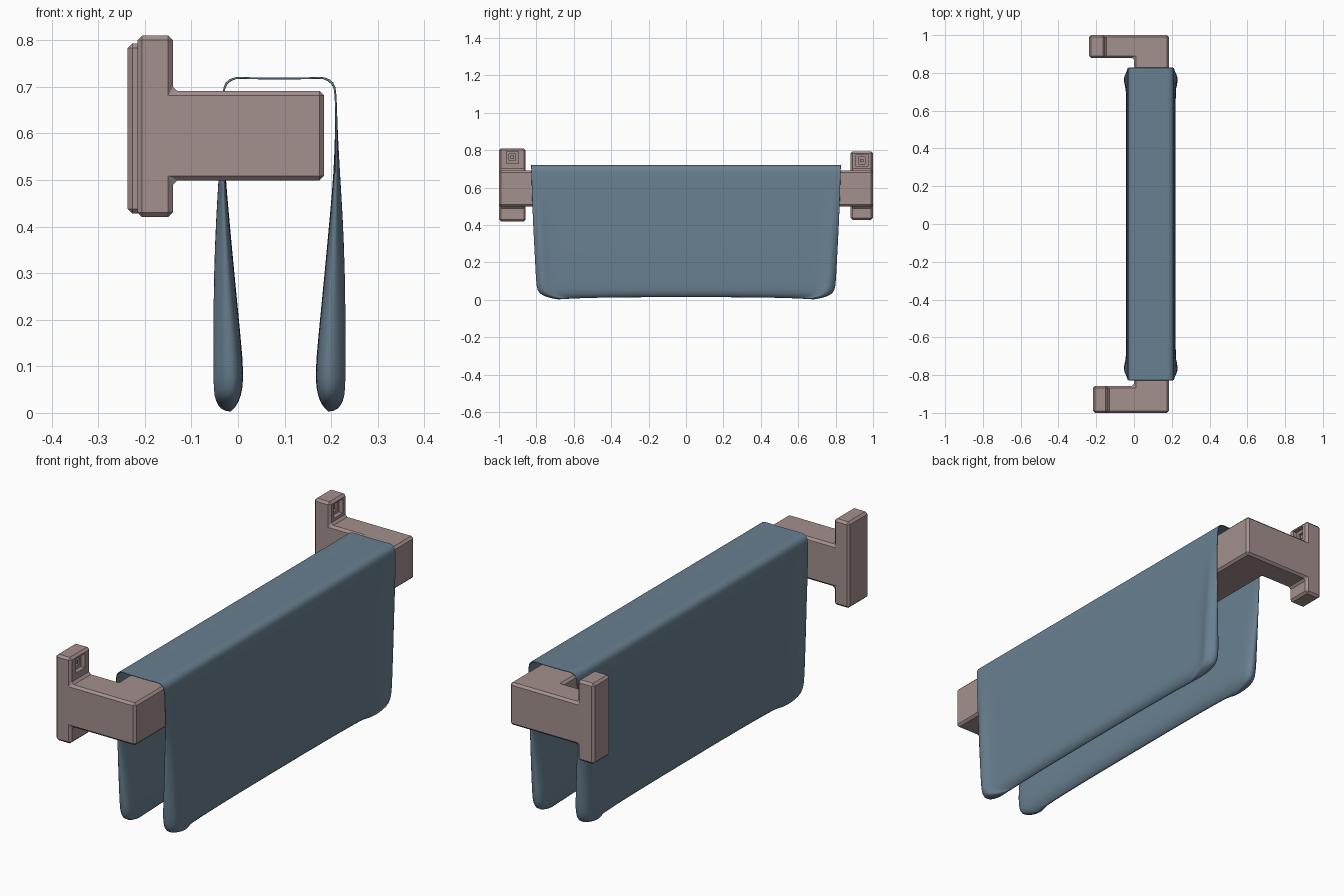
import bpy, bmesh, math

if "Cube" in bpy.data.objects:
    bpy.data.objects.remove(bpy.data.objects["Cube"])


def material(name, rgb):
    m = bpy.data.materials.new(name)
    m.diffuse_color = (*rgb, 1)
    m.use_nodes = True
    m.node_tree.nodes["Principled BSDF"].inputs["Base Color"].default_value = m.diffuse_color
    return m


def mesh_object(name, bm):
    bmesh.ops.recalc_face_normals(bm, faces=bm.faces[:])
    me = bpy.data.meshes.new(name)
    bm.to_mesh(me)
    bm.free()
    ob = bpy.data.objects.new(name, me)
    bpy.context.collection.objects.link(ob)
    return ob


def prism(name, profile, y0, y1):
    """Extrude an x-z profile along y."""
    bm = bmesh.new()
    f = bm.faces.new([bm.verts.new((x, y0, z)) for x, z in profile])
    ext = bmesh.ops.extrude_face_region(bm, geom=[f])["geom"]
    for v in ext:
        if isinstance(v, bmesh.types.BMVert):
            v.co.y = y1
    return mesh_object(name, bm)


def box(name, x0, x1, y0, y1, z0, z1):
    return prism(name, [(x0, z0), (x1, z0), (x1, z1), (x0, z1)], y0, y1)


def apply(ob, mod):
    bpy.ops.object.select_all(action='DESELECT')
    bpy.context.view_layer.objects.active = ob
    ob.select_set(True)
    bpy.ops.object.modifier_apply(modifier=mod.name)


def boolean(ob, other, op):
    m = ob.modifiers.new(op, 'BOOLEAN')
    m.operation, m.solver, m.object = op, 'EXACT', other
    other.hide_render = True
    apply(ob, m)
    bpy.data.objects.remove(other)


wood = material("rail_brown", (0.37, 0.28, 0.27))
cloth = material("towel_blue", (0.14, 0.215, 0.28))

ARM_X, ARM_Z0, ARM_Z1 = 0.185, 0.499, 0.691


def bracket(name, xb, xf, y0, y1, z0, z1):
    """Wall plate with forward arm, T-shaped from the side."""
    return prism(name, [(xb, z0), (xf, z0), (xf, ARM_Z0), (ARM_X, ARM_Z0),
                        (ARM_X, ARM_Z1), (xf, ARM_Z1), (xf, z1), (xb, z1)], y0, y1)


# Rail: two brackets joined by a square bar that runs under the towel
rail = box("towel_rail", 0.0, ARM_X, -0.95, 0.95, ARM_Z0, ARM_Z1)
brackets = [(-0.216, -0.14, -1.0, -0.857, 0.42, 0.81),
            (-0.237, -0.155, 0.88, 1.0, 0.428, 0.793)]
for b in brackets:
    boolean(rail, bracket("bracket", *b), 'UNION')
bm = bmesh.new()
bm.from_mesh(rail.data)
bmesh.ops.dissolve_limit(bm, angle_limit=0.01, verts=bm.verts[:], edges=bm.edges[:])
bm.to_mesh(rail.data)
bm.free()
bev = rail.modifiers.new("bevel", 'BEVEL')
bev.width, bev.segments, bev.limit_method = 0.01, 1, 'ANGLE'
apply(rail, bev)

# Stepped square screw recess in each plate
for xb, xf, y0, y1, z0, z1 in brackets:
    cy, cz = (y0 + y1) / 2, z1 - 0.048
    for half, depth in ((0.032, 0.02), (0.018, 0.035)):
        boolean(rail, box("recess_cutter", xf - depth, xf + 0.02, cy - half, cy + half,
                          cz - half, cz + half), 'DIFFERENCE')
    # Screw head at the bottom of the recess
    head = box("screw_head", xf - 0.04, xf - 0.022, cy - 0.009, cy + 0.009,
               cz - 0.009, cz + 0.009)
    head.data.materials.append(wood)
rail.data.materials.clear()
rail.data.materials.append(wood)

# Towel: half cross-section from hem to top (outer u, outer z, inner u, inner z, half width)
CX = 0.089
half = [(0.106, 0.001, 0.101, 0.003, 0.68),
        (0.120, 0.012, 0.092, 0.012, 0.74),
        (0.130, 0.032, 0.082, 0.032, 0.787),
        (0.132, 0.070, 0.076, 0.070, 0.80),
        (0.132, 0.150, 0.082, 0.150, 0.804),
        (0.130, 0.300, 0.097, 0.300, 0.812),
        (0.128, 0.420, 0.108, 0.420, 0.818),
        (0.126, 0.520, 0.117, 0.520, 0.822),
        (0.124, 0.620, 0.120, 0.620, 0.825),
        (0.123, 0.690, 0.119, 0.690, 0.827),
        (0.118, 0.710, 0.114, 0.706, 0.828),
        (0.098, 0.723, 0.095, 0.719, 0.828),
        (0.070, 0.720, 0.070, 0.716, 0.828)]
rows = [(-1, r) for r in half] + [(1, (0, 0.720, 0, 0.716, 0.828))] + [(1, r) for r in half[::-1]]
pos = [0, 0.3, 0.55, 0.75, 0.85, 0.9, 0.93, 0.955, 0.975, 0.99, 0.997, 1]
stations = [-s for s in pos[:0:-1]] + pos

bm = bmesh.new()
outer, inner = [], []
for side, (uo, zo, ui, zi, w) in rows:
    ro, ri = [], []
    for s in stations:
        a = abs(s)
        t = max(0.12, math.sqrt(max(0, 1 - a ** 40)))        # pinch towards the ends
        low = min(1, max(0, (0.6 - zo) / 0.25))
        flare = 0.014 * low * math.exp(-((a - 0.955) / 0.035) ** 2)
        lift = 0.012 * (1 - a ** 4) * max(0, 1 - zo / 0.15)
        mu, mz = (uo + ui) / 2, (zo + zi) / 2
        for lst, u, z, f in ((ro, uo, zo, flare), (ri, ui, zi, 0)):
            k = t if low > 0 else 1
            lst.append(bm.verts.new((CX + side * (mu + (u - mu) * k + f), s * w,
                                     mz + (z - mz) * k + lift)))
    outer.append(ro)
    inner.append(ri)
n, m = len(rows), len(stations)
for i in range(n - 1):
    for j in range(m - 1):
        bm.faces.new((outer[i][j], outer[i + 1][j], outer[i + 1][j + 1], outer[i][j + 1]))
        bm.faces.new((inner[i][j], inner[i][j + 1], inner[i + 1][j + 1], inner[i + 1][j]))
    for j in (0, m - 1):
        bm.faces.new((outer[i][j], inner[i][j], inner[i + 1][j], outer[i + 1][j]))
for i in (0, n - 1):
    for j in range(m - 1):
        bm.faces.new((outer[i][j], outer[i][j + 1], inner[i][j + 1], inner[i][j]))
towel = mesh_object("towel", bm)
towel.data.materials.append(cloth)
for p in towel.data.polygons:
    p.use_smooth = True
sub = towel.modifiers.new("smooth", 'SUBSURF')
sub.levels = sub.render_levels = 1
